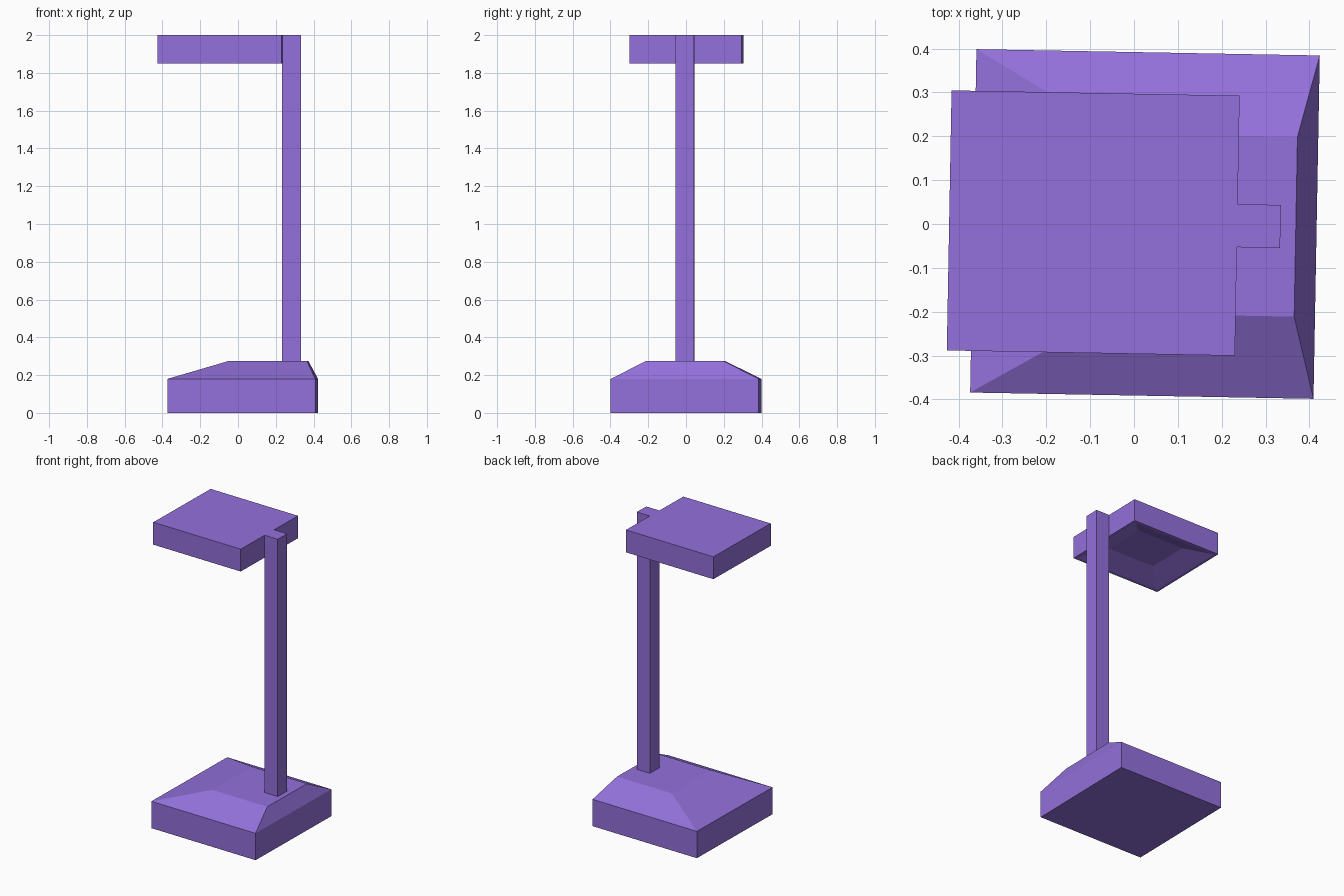
import bpy, bmesh, math
from mathutils import Matrix, Vector

if "Cube" in bpy.data.objects:
    bpy.data.objects.remove(bpy.data.objects["Cube"])

purple = bpy.data.materials.new("medium_purple")
purple.diffuse_color = (0.292, 0.162, 0.708, 1)
purple.use_nodes = True
purple.node_tree.nodes["Principled BSDF"].inputs["Base Color"].default_value = purple.diffuse_color

# The whole lamp is turned slightly about the centre of its base
PIVOT = Vector((0.025, 0, 0))
TURN = (Matrix.Translation(PIVOT) @ Matrix.Rotation(math.radians(-1.05), 4, 'Z')
        @ Matrix.Translation(-PIVOT))


def loft(name, rings):
    """Stack of rectangles (x0, x1, y0, y1, z), joined and capped at both ends."""
    bm = bmesh.new()
    loops = [[bm.verts.new(TURN @ Vector((x, y, z)))
              for x, y in ((x0, y0), (x1, y0), (x1, y1), (x0, y1))]
             for x0, x1, y0, y1, z in rings]
    bm.faces.new(loops[0])
    bm.faces.new(loops[-1])
    for a, b in zip(loops, loops[1:]):
        for i in range(4):
            j = (i + 1) % 4
            bm.faces.new((a[i], a[j], b[j], b[i]))
    bmesh.ops.recalc_face_normals(bm, faces=bm.faces)
    mesh = bpy.data.meshes.new(name)
    bm.to_mesh(mesh)
    bm.free()
    mesh.materials.append(purple)
    obj = bpy.data.objects.new(name, mesh)
    bpy.context.collection.objects.link(obj)
    return obj


def inset(rect, dx, dy, z):
    x0, x1, y0, y1 = rect
    return (x0 + dx, x1 - dx, y0 + dy, y1 - dy, z)


# Base: square block with a sloped, off-centre top
base = (-0.3665, 0.4165, -0.3915, 0.3915)
loft("base", [(*base, 0), (*base, 0.18), (-0.045, 0.369, -0.205, 0.205, 0.275)])

# Post: square column rising flush with the top of the head
loft("post", [(0.235, 0.334, -0.049, 0.049, 0.27), (0.235, 0.334, -0.049, 0.049, 2.0)])

# Lamp head: box with a thin rim and a sloped recess on the underside
head = (-0.4215, 0.2355, -0.2965, 0.2965)
loft("lamp_head", [(*head, 2.0), (*head, 1.85),
                   inset(head, 0.02, 0.02, 1.85),
                   inset(head, 0.158, 0.154, 1.905)])
